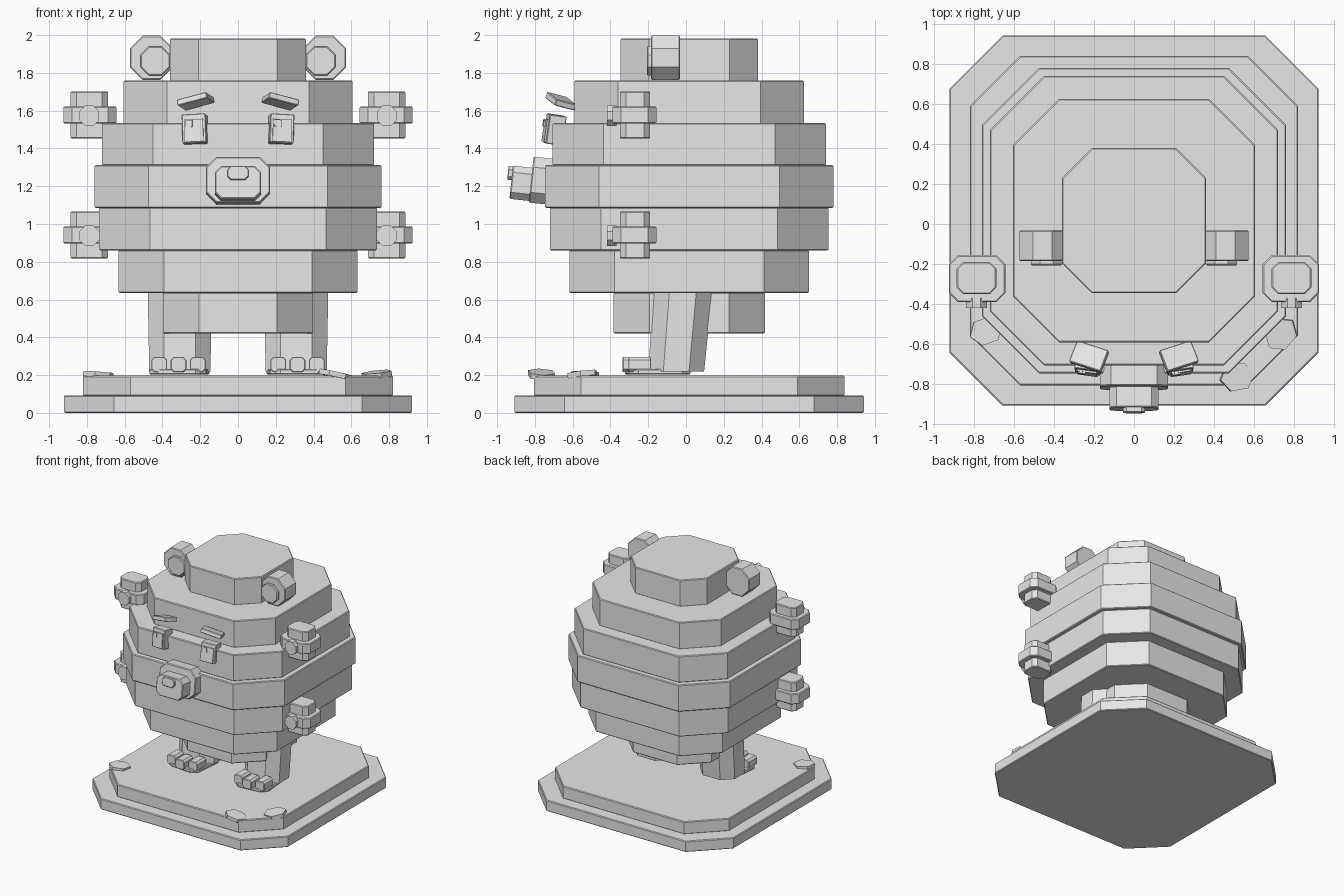
import bpy
import bmesh
from math import radians, cos, sin, pi
from mathutils import Euler, Vector

if "Cube" in bpy.data.objects:
    bpy.data.objects.remove(bpy.data.objects["Cube"])

grey = bpy.data.materials.new("plain grey")
grey.use_nodes = True
grey.diffuse_color = (0.8, 0.8, 0.8, 1)
grey.node_tree.nodes["Principled BSDF"].inputs["Base Color"].default_value = (0.8, 0.8, 0.8, 1)


def octagon(hx, hy, cut):
    return [(hx, hy - cut), (hx - cut, hy), (cut - hx, hy), (-hx, hy - cut),
            (-hx, cut - hy), (cut - hx, -hy), (hx - cut, -hy), (hx, cut - hy)]


def prism(name, outline, depth, loc, rot=(0, 0, 0), bevel=0.006, shift=(0, 0), grow=1):
    """Extrude an outline about its centre; the top may be shifted and scaled."""
    bm = bmesh.new()
    low = [bm.verts.new((x, y, -depth / 2)) for x, y in outline]
    high = [bm.verts.new((x * grow + shift[0], y * grow + shift[1], depth / 2)) for x, y in outline]
    bm.faces.new(low[::-1])
    bm.faces.new(high)
    n = len(low)
    for i in range(n):
        j = (i + 1) % n
        bm.faces.new((low[i], low[j], high[j], high[i]))
    bmesh.ops.recalc_face_normals(bm, faces=bm.faces)
    mesh = bpy.data.meshes.new(name)
    bm.to_mesh(mesh)
    bm.free()
    mesh.materials.append(grey)
    obj = bpy.data.objects.new(name, mesh)
    obj.location = loc
    obj.rotation_euler = [radians(a) for a in rot]
    bpy.context.collection.objects.link(obj)
    if bevel:
        mod = obj.modifiers.new("edge", "BEVEL")
        mod.width = bevel
        mod.segments = 1
        mod.limit_method = "ANGLE"
        mod.angle_limit = radians(50)
    return obj


def rect(hx, hy):
    return [(hx, -hy), (hx, hy), (-hx, hy), (-hx, -hy)]


def slab(name, half, cut, z0, z1):
    prism(name, octagon(half, half + 0.003, cut), z1 - z0, (0, 0.017, (z0 + z1) / 2))


# Stepped base
slab("base_lower", 0.922, 0.265, 0, 0.093)
slab("base_upper", 0.82, 0.25, 0.09, 0.197)

# Stacked body layers
layers = [("hips", 0.397, 0.19, 0.42, 0.637), ("lower_belly", 0.632, 0.24, 0.635, 0.862),
          ("belly", 0.735, 0.27, 0.86, 1.087), ("chest", 0.76, 0.285, 1.085, 1.312),
          ("face", 0.72, 0.27, 1.31, 1.535), ("brow_layer", 0.605, 0.23, 1.53, 1.76),
          ("head_top", 0.36, 0.15, 1.755, 1.982)]
for layer in layers:
    slab(*layer)

for s, side in ((-1, "right"), (1, "left")):
    # Ears
    prism(side + "_ear", octagon(0.115, 0.117, 0.068), 0.155, (s * 0.458, -0.108, 1.88), (90, 0, 0))
    prism(side + "_inner_ear", octagon(0.078, 0.078, 0.045), 0.04, (s * 0.438, -0.187, 1.863), (90, 0, 0))

    # Four paws, each a tall core with a wide collar and a front pad
    for z, level in ((1.577, "upper"), (0.942, "lower")):
        name = side + "_" + level + "_paw"
        prism(name, octagon(0.099, 0.08, 0.032), 0.25, (s * 0.787, -0.27, z))
        prism(name + "_collar", octagon(0.141, 0.117, 0.045), 0.09, (s * 0.784, -0.273, z))
        prism(name + "_pad", octagon(0.052, 0.054, 0.031), 0.05, (s * 0.787, -0.394, z - 0.004), (90, 0, 0), 0)

    # Leaning legs, soles and toes
    prism(side + "_leg", octagon(0.162, 0.148, 0.08), 0.44, (s * 0.308, -0.052, 0.44),
          shift=(0, 0.037), grow=1.05, bevel=0)
    prism(side + "_sole", octagon(0.15, 0.165, 0.05), 0.03, (s * 0.31, -0.15, 0.218), (0, 0, s * 5))
    for i in (-1, 0, 1):
        toe = (s * 0.315 + i * 0.102, -0.245 - (0.03 if i == 0 else 0), 0.256)
        prism(side + "_toe", octagon(0.042, 0.04, 0.016), 0.12, toe, (90, 0, 0), 0.004)

    # Eyes with a raised iris and a small square glint
    eye_rot = Euler((radians(82), radians(s * 3), radians(s * 8)))
    eye = Vector((s * 0.227, -0.695, 1.5))
    angles = (82, s * 3, s * 8)
    out = eye_rot.to_matrix()
    prism(side + "_eye", rect(0.064, 0.078), 0.09, eye, angles, 0.004)
    prism(side + "_iris", rect(0.05, 0.06), 0.012, eye + out @ Vector((0, -0.012, 0.048)), angles, 0)
    prism(side + "_glint", rect(0.019, 0.018), 0.01, eye + out @ Vector((-0.025, 0.025, 0.057)), angles, 0)

    # Slanted eyebrow
    prism(side + "_eyebrow", rect(0.085, 0.058), 0.034, (s * 0.224, -0.663, 1.65),
          (-14, s * 14, s * 18), 0.004)

# Muzzle, tipped slightly upward
tilt = (84, 0, 0)
prism("muzzle", octagon(0.17, 0.122, 0.055), 0.13, (0, -0.755, 1.228), tilt)
prism("snout", octagon(0.123, 0.088, 0.035), 0.13, (0, -0.861, 1.214), tilt)
prism("nose", octagon(0.055, 0.036, 0.018), 0.05, (0, -0.918, 1.268), tilt, 0.003)
prism("mouth", rect(0.065, 0.006), 0.01, (0, -0.918, 1.15), tilt, 0)
for s in (-1, 1):
    prism("mouth_corner", rect(0.016, 0.012), 0.01, (s * 0.075, -0.92, 1.158), tilt, 0)

# Flat stones lying on the base
for x, y, r, rot in ((-0.74, -0.535, 0.085, (0, 4, 20)), (0.735, -0.55, 0.09, (0, -8, 50)),
                     (0.515, -0.765, 0.088, (0, 12, 10))):
    ring = [(r * cos(a * pi / 3), r * 0.85 * sin(a * pi / 3)) for a in range(6)]
    prism("flat_stone", ring, 0.028, (x, y, 0.203), rot, 0)
